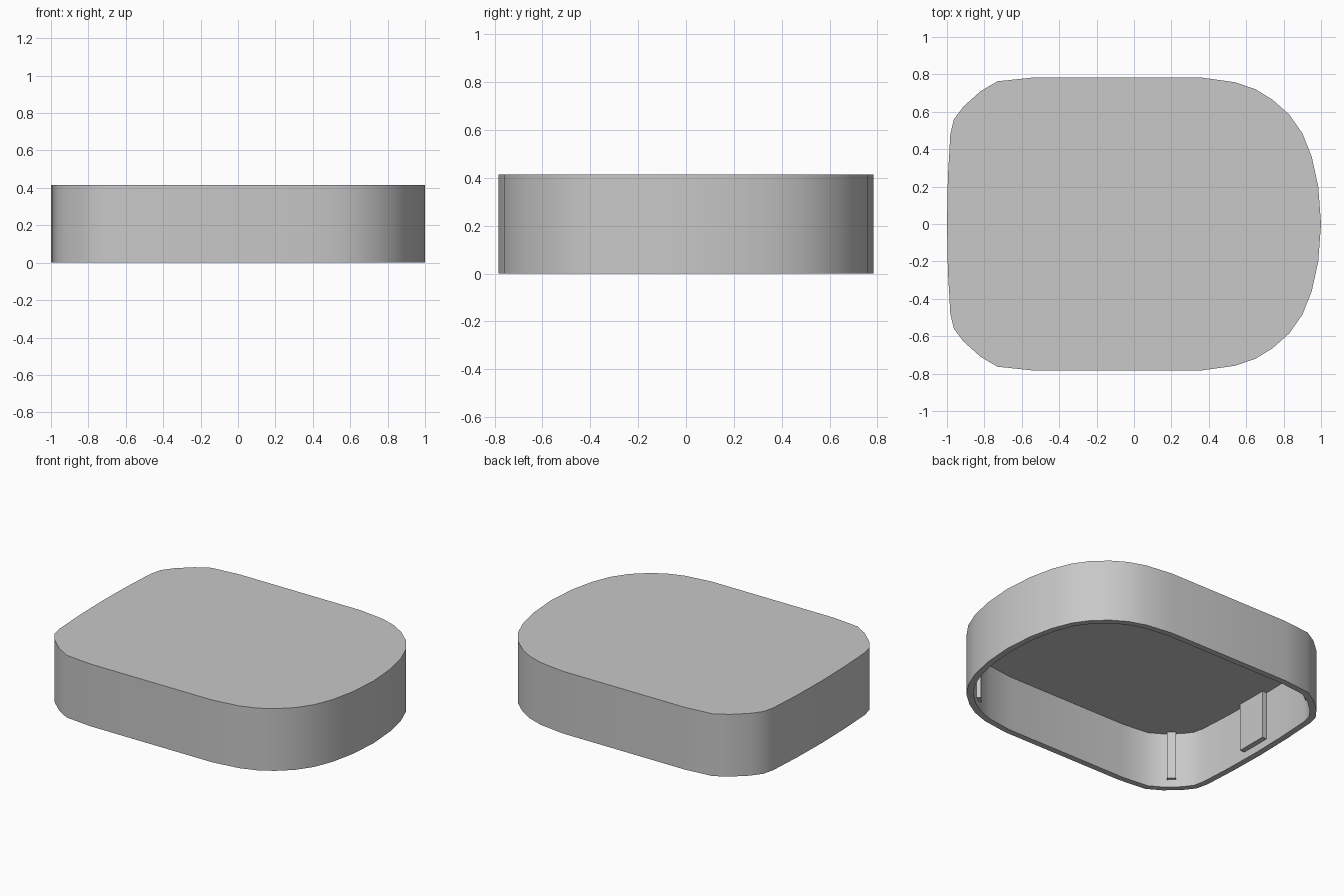
import bpy, bmesh, math
from mathutils import Vector

if "Cube" in bpy.data.objects:
    bpy.data.objects.remove(bpy.data.objects["Cube"], do_unlink=True)

HEIGHT, CEILING, WALL, RIB_BASE = 0.415, 0.37, 0.04, 0.05

grey = bpy.data.materials.new("plain grey")
grey.use_nodes = True
colour = (0.58, 0.58, 0.58, 1)
grey.diffuse_color = colour
grey.node_tree.nodes["Principled BSDF"].inputs["Base Color"].default_value = colour


def finish(name, bm):
    bmesh.ops.recalc_face_normals(bm, faces=bm.faces)
    mesh = bpy.data.meshes.new(name)
    bm.to_mesh(mesh)
    bm.free()
    mesh.materials.append(grey)
    obj = bpy.data.objects.new(name, mesh)
    bpy.context.collection.objects.link(obj)
    return obj


# Half outline of the cap from the flat end to the round end, mirrored across y
half = [(-1, 0), (-0.995, 0.25), (-0.982, 0.48), (-0.963, 0.56), (-0.91, 0.63),
        (-0.82, 0.71), (-0.73, 0.763), (-0.54, 0.783), (0.36, 0.783), (0.54, 0.758),
        (0.65, 0.72), (0.74, 0.665), (0.83, 0.585), (0.9, 0.485), (0.95, 0.36),
        (0.985, 0.2), (1, 0)]
outline = [Vector(p) for p in half]
outline += [Vector((x, -y)) for x, y in reversed(half[1:-1])]


def inset(points, distance):
    """Offset a clockwise outline inward by an even wall thickness."""
    result = []
    for i, p in enumerate(points):
        a = (p - points[i - 1]).normalized()
        b = (points[(i + 1) % len(points)] - p).normalized()
        normal = Vector((a.y + b.y, -a.x - b.x)).normalized()
        result.append(p + normal * distance / normal.dot(Vector((a.y, -a.x))))
    return result


# Hollow cap: outer wall, lid, rim, inner wall and ceiling
bm = bmesh.new()
inner = inset(outline, WALL)
rings = [[bm.verts.new((p.x, p.y, z)) for p in pts]
         for pts, z in ((outline, HEIGHT), (outline, 0), (inner, 0), (inner, CEILING))]
for upper, lower in zip(rings, rings[1:]):
    for i in range(len(upper)):
        bm.faces.new((upper[i - 1], upper[i], lower[i], lower[i - 1]))
bm.faces.new(rings[0])
bm.faces.new(rings[-1])
cap = finish("hollow_cap", bm)
bpy.ops.object.select_all(action="DESELECT")
cap.select_set(True)
bpy.context.view_layer.objects.active = cap
bpy.ops.object.shade_smooth_by_angle(angle=math.radians(30))


def rib(name, x, y, angle, depth, width):
    """Upright block on the inner wall; angle points out through the wall."""
    bm = bmesh.new()
    bmesh.ops.create_cube(bm, size=1)
    top = CEILING + 0.01
    obj = finish(name, bm)
    obj.scale = (depth, width, top - RIB_BASE)
    obj.location = (x, y, (top + RIB_BASE) / 2)
    obj.rotation_euler.z = angle


# Corner ribs
for side, label in ((-1, "front"), (1, "back")):
    rib(label + "_flat_end_rib", -0.836, side * 0.645, side * math.radians(131), 0.05, 0.055)
    rib(label + "_round_end_rib", 0.686, side * 0.657, side * math.radians(43), 0.05, 0.055)

# Wide tab in the middle of the flat end
rib("flat_end_tab", -0.95, 0, math.pi, 0.05, 0.21)
